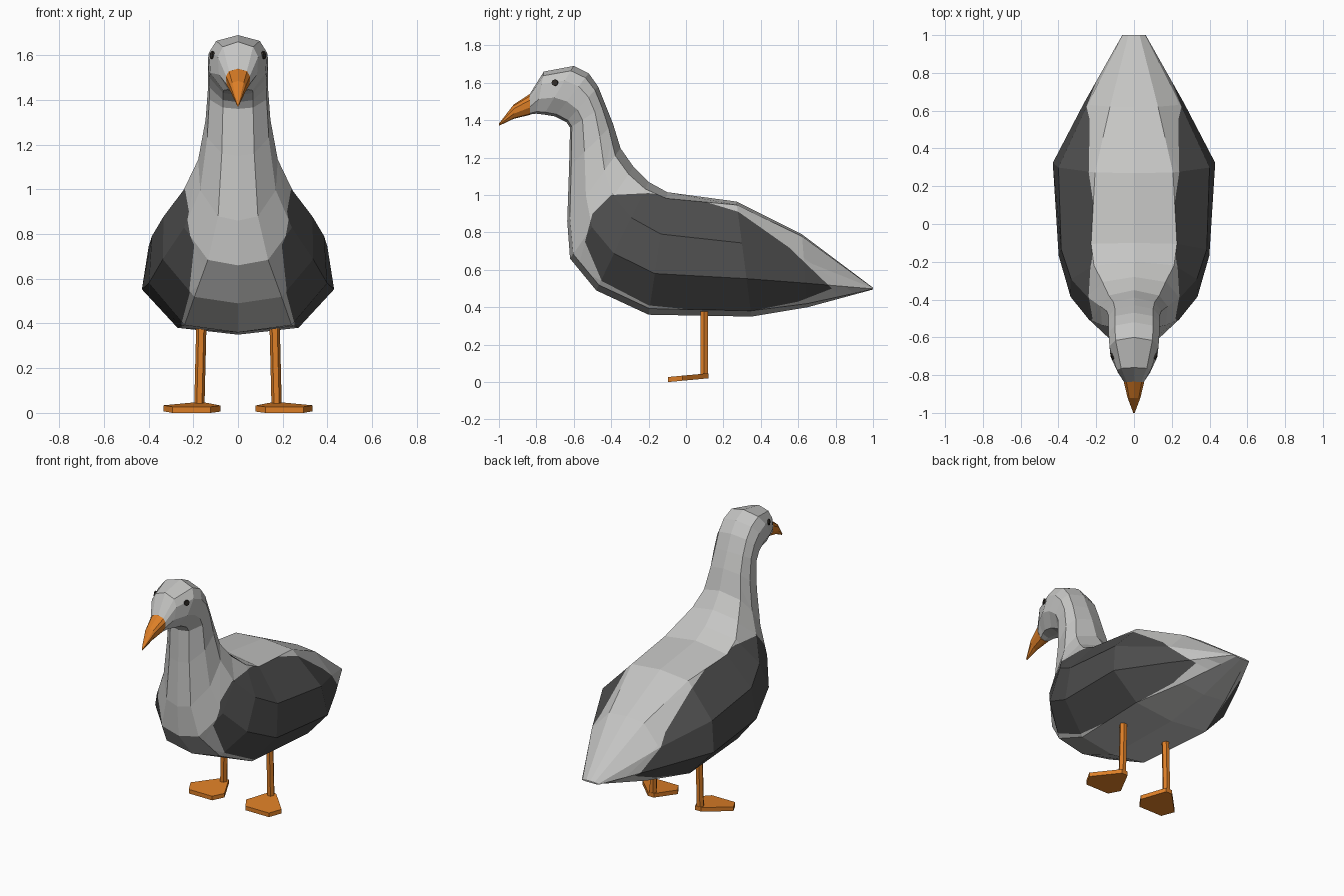
import bpy, bmesh, math
from mathutils import Vector
from mathutils.bvhtree import BVHTree

if "Cube" in bpy.data.objects:
    bpy.data.objects.remove(bpy.data.objects["Cube"])


def material(name, col):
    m = bpy.data.materials.new(name)
    m.diffuse_color = (*col, 1)
    m.use_nodes = True
    m.node_tree.nodes["Principled BSDF"].inputs["Base Color"].default_value = m.diffuse_color
    return m


GREY = material("pale grey feathers", (0.56, 0.56, 0.55))
DARK = material("dark grey wing", (0.075, 0.075, 0.075))
ORANGE = material("orange", (0.72, 0.21, 0.02))
BLACK = material("dark eye", (0.03, 0.025, 0.02))


def finish(bm, name, mats):
    bmesh.ops.recalc_face_normals(bm, faces=bm.faces[:])
    me = bpy.data.meshes.new(name)
    bm.to_mesh(me)
    bm.free()
    for m in mats:
        me.materials.append(m)
    ob = bpy.data.objects.new(name, me)
    bpy.context.collection.objects.link(ob)
    return ob


# Ten-sided cross-sections: (fraction from top to bottom, width fraction)
BODY = [(0, 0), (.03, .48), (.36, .93), (.67, 1), (.95, .63), (1, 0)]
NECK = [(0, 0), (.10, .75), (.30, 1), (.65, .95), (.95, .5), (1, 0)]


def loft(bm, rings):
    """Rings are (top y, top z, bottom y, bottom z, half width, neck blend)."""
    rows, strips = [], []
    for ty, tz, by, bz, w, r in rings:
        half = []
        for (f0, w0), (f1, w1) in zip(BODY, NECK):
            f, k = f0 + (f1 - f0) * r, w0 + (w1 - w0) * r
            half.append((k * w, ty + (by - ty) * f, tz + (bz - tz) * f))
        pts = half + [(-x, y, z) for x, y, z in half[-2:0:-1]]
        rows.append([bm.verts.new(p) for p in pts])
    for a, b in zip(rows, rows[1:]):
        for j in range(10):
            k = (j + 1) % 10
            strips.append((j, bm.faces.new((a[j], a[k], b[k], b[j]))))
    bm.faces.new(rows[0])
    bm.faces.new(rows[-1])
    return strips


# Body, neck and head in one skin from tail to face
bm = bmesh.new()
strips = loft(bm, [
    (1.0, .505, 1.0, .495, .062, 0),
    (.62, .79, .65, .40, .265, 0),
    (.27, .965, .35, .35, .43, 0),
    (-.10, 1.015, -.20, .36, .405, .3),
    (-.20, 1.07, -.48, .49, .345, .5),
    (-.28, 1.15, -.62, .66, .25, .7),
    (-.35, 1.25, -.635, .86, .178, 1),
    (-.39, 1.38, -.625, 1.15, .145, 1),
    (-.43, 1.48, -.62, 1.36, .135, 1),
    (-.47, 1.58, -.64, 1.39, .135, 1),
    (-.52, 1.65, -.70, 1.42, .135, 1),
    (-.60, 1.69, -.76, 1.43, .13, 1),
    (-.76, 1.66, -.80, 1.435, .09, 1),
    (-.835, 1.54, -.84, 1.43, .053, 1)])

# Wing patches: cut the side strips along a convex outline seen from the side
for j, f in strips:
    f.material_index = int(j in (1, 2, 3, 6, 7, 8))
outline = [(-.54, .75), (-.50, .90), (-.40, 1.0), (-.20, 1.01), (.05, .98),
           (.28, .91), (.55, .72), (.78, .50), (.60, .43), (.35, .38),
           (.10, .38), (-.20, .41), (-.45, .54)]
for (y0, z0), (y1, z1) in zip(outline, outline[1:] + outline[:1]):
    co, no = Vector((0, y0, z0)), Vector((0, z0 - z1, y1 - y0)).normalized()
    faces = [f for f in bm.faces if f.material_index == 1]
    edges = {e for f in faces for e in f.edges}
    verts = {v for f in faces for v in f.verts}
    bmesh.ops.bisect_plane(bm, geom=faces + list(edges) + list(verts),
                           dist=1e-5, plane_co=co, plane_no=no)
    for f in bm.faces:
        if f.material_index == 1 and (f.calc_center_median() - co).dot(no) > 0:
            f.material_index = 0
bm.normal_update()
tree = BVHTree.FromBMesh(bm)
finish(bm, "body", [GREY, DARK])

# Beak
bm = bmesh.new()
loft(bm, [(-.83, 1.543, -.835, 1.428, .055, 1),
          (-.92, 1.485, -.92, 1.408, .034, 1),
          (-1.0, 1.382, -1.0, 1.37, .004, 1)])
finish(bm, "beak", [ORANGE])


def prism(name, bottom, top):
    bm = bmesh.new()
    a, b = [[bm.verts.new(p) for p in ring] for ring in (bottom, top)]
    bm.faces.new(a)
    bm.faces.new(b)
    for i in range(len(a)):
        k = (i + 1) % len(a)
        bm.faces.new((a[i], a[k], b[k], b[i]))
    return finish(bm, name, [ORANGE])


foot = [(-.022, .12), (.022, .12), (.16, -.02), (.12, -.095),
        (-.05, -.095), (-.095, -.03)]
for s, side in ((1, "left"), (-1, "right")):
    # Leg
    ring = [(.023 * math.cos(math.tau * i / 6), .024 * math.sin(math.tau * i / 6))
            for i in range(6)]
    prism(side + "_leg",
          [(s * (.173 + x), .097 + y, .025) for x, y in ring],
          [(s * (.163 + x), .097 + y, .43) for x, y in ring])
    # Webbed foot, sloping down to the toes
    low = [(s * (.173 + x), y, .02 * (y + .095) / .215) for x, y in foot]
    prism(side + "_foot", low,
          [(x, y, z + .027) for x, y, z in low])
    # Eye plate laid on the head surface
    hit, normal, _, _ = tree.ray_cast(Vector((s, -.70, 1.60)), Vector((-s, 0, 0)))
    bm = bmesh.new()
    bmesh.ops.create_cone(bm, cap_ends=True, segments=8, radius1=.018,
                          radius2=.018, depth=.009)
    if normal.x * s < 0:
        normal = -normal
    mat = normal.to_track_quat('Z', 'Y').to_matrix().to_4x4()
    mat.translation = hit + normal * .002
    bmesh.ops.transform(bm, matrix=mat, verts=bm.verts[:])
    finish(bm, side + "_eye", [BLACK])
